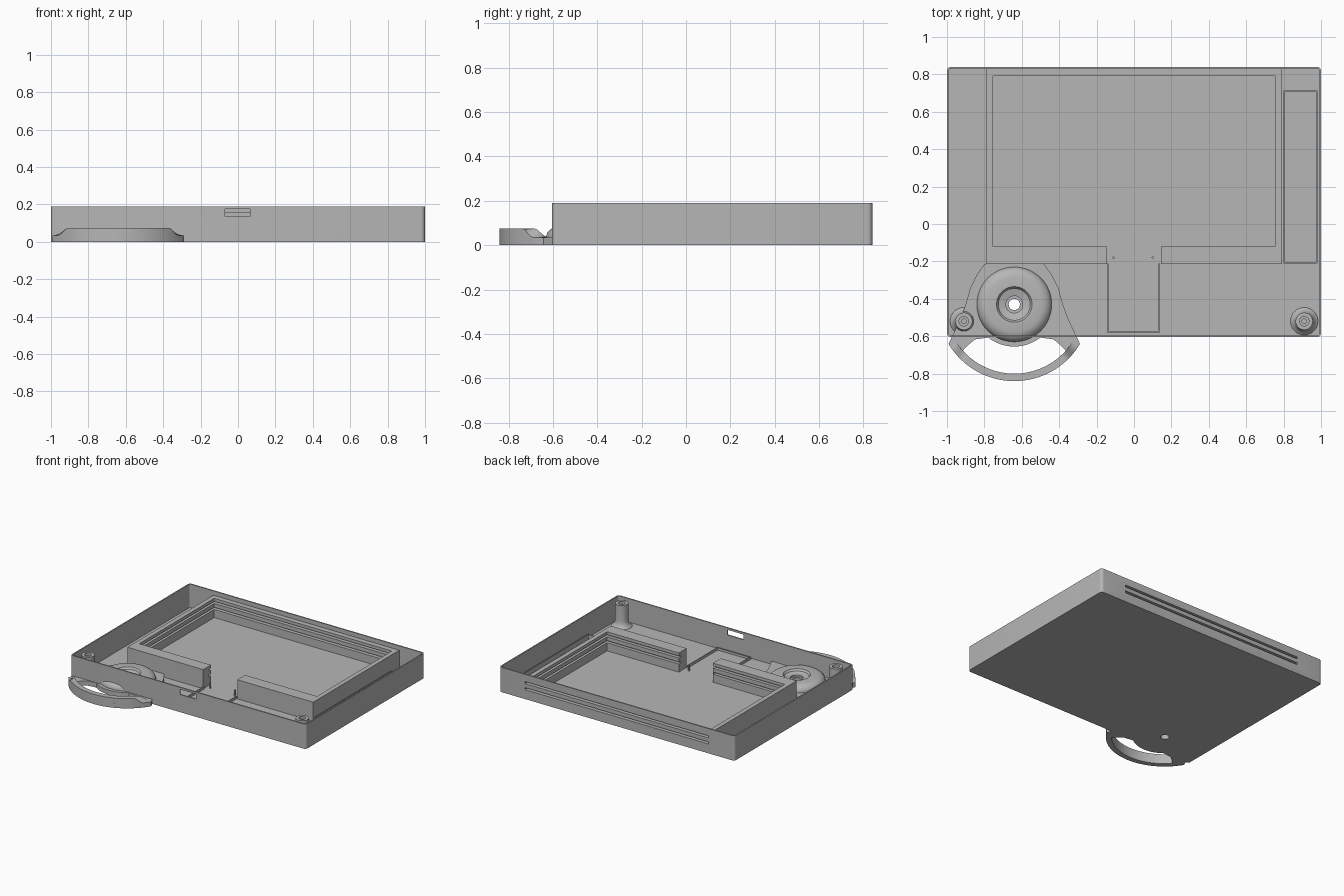
import bpy, bmesh, math
from math import cos, sin, radians

if "Cube" in bpy.data.objects:
    bpy.data.objects.remove(bpy.data.objects["Cube"])

grey = bpy.data.materials.new("plain_grey")
grey.use_nodes = True
GREY = (0.47, 0.47, 0.47, 1)
grey.diffuse_color = GREY
grey.node_tree.nodes["Principled BSDF"].inputs["Base Color"].default_value = GREY

FLOOR, WALL, TOP = 0.01, 0.01, 0.19
BACK, FRONT = 0.84, -0.605
HUB = (-0.64, -0.43)


def finish(name, bm, smooth=False):
    bmesh.ops.recalc_face_normals(bm, faces=bm.faces)
    mesh = bpy.data.meshes.new(name)
    bm.to_mesh(mesh)
    bm.free()
    mesh.materials.append(grey)
    ob = bpy.data.objects.new(name, mesh)
    bpy.context.collection.objects.link(ob)
    if smooth:
        activate(ob)
        bpy.ops.object.shade_smooth_by_angle(angle=radians(35))
    return ob


def activate(ob):
    bpy.ops.object.select_all(action='DESELECT')
    ob.select_set(True)
    bpy.context.view_layer.objects.active = ob


def prism(name, outline, z0, z1, smooth=False):
    bm = bmesh.new()
    face = bm.faces.new([bm.verts.new((x, y, z0)) for x, y in outline])
    new = bmesh.ops.extrude_face_region(bm, geom=[face])["geom"]
    bmesh.ops.translate(bm, vec=(0, 0, z1 - z0),
                        verts=[v for v in new if isinstance(v, bmesh.types.BMVert)])
    return finish(name, bm, smooth)


def box(name, x0, x1, y0, y1, z0, z1):
    return prism(name, [(x0, y0), (x1, y0), (x1, y1), (x0, y1)], z0, z1)


def arc(centre, r, a0, a1, n):
    return [(centre[0] + r * cos(radians(a0 + (a1 - a0) * i / n)),
             centre[1] + r * sin(radians(a0 + (a1 - a0) * i / n))) for i in range(n + 1)]


def rounded(x0, x1, y0, y1, r):
    corners = [(x1 - r, y1 - r), (x0 + r, y1 - r), (x0 + r, y0 + r), (x1 - r, y0 + r)]
    return [p for i, c in enumerate(corners) for p in arc(c, r, 90 * i, 90 * i + 90, 6)]


def lathe(name, centre, profile, n=48):
    # closed (radius, height) loop spun about a vertical axis
    bm = bmesh.new()
    rings = [[bm.verts.new((centre[0] + r * cos(math.tau * i / n),
                            centre[1] + r * sin(math.tau * i / n), z)) for i in range(n)]
             for r, z in profile]
    for a, b in zip(rings, rings[1:] + rings[:1]):
        for i in range(n):
            j = (i + 1) % n
            bm.faces.new((a[i], a[j], b[j], b[i]))
    return finish(name, bm, True)


def cut(ob, *cutters):
    for c in cutters:
        mod = ob.modifiers.new("cut", 'BOOLEAN')
        mod.operation, mod.solver, mod.object = 'DIFFERENCE', 'EXACT', c
        activate(ob)
        bpy.ops.object.modifier_apply(modifier=mod.name)


# Cutters
cavity = prism("cavity_cutter",
               rounded(-1 + WALL, 1 - WALL, FRONT + WALL, BACK - WALL, 0.012), FLOOR, 0.3)
port = box("port_cutter", -0.07, 0.065, -0.7, -0.55, 0.135, 0.175)
slots = [box("slot_cutter", -0.78, 0.78, -0.145, 0.9, z - 0.008, z + 0.008) for z in (0.08, 0.126)]
hub_hole = prism("hub_hole_cutter", arc(HUB, 0.03, 0, 350, 35), -0.1, 0.3)
well = box("well_cutter", -0.755, 0.755, -0.12, 0.79, FLOOR, 0.3)
gap = box("gap_cutter", -0.145, 0.145, -0.3, 0, FLOOR, 0.3)
grip = prism("grip_cutter",
             arc(HUB, 0.37, 222, 318, 32) + [(-0.39, -0.65), (-0.43, -0.617)]
             + arc(HUB, 0.225, 308, 232, 24) + [(-0.85, -0.617), (-0.89, -0.65)], -0.1, 0.3)

# Open case
case = prism("case", rounded(-1, 1, FRONT, BACK, 0.022), 0, TOP, True)
cut(case, cavity, port, *slots, hub_hole)

# Panel frame with sliding grooves
frame = box("panel_frame", -0.79, 0.79, -0.215, BACK - 0.005, 0.005, 0.157)
cut(frame, well, gap, *slots)

# Fan-shaped handle plate under the hub
side = [(-0.16, -0.215), (-0.20, -0.27), (-0.235, -0.34), (-0.26, -0.43), (-0.285, -0.5)]
left = [(HUB[0] + x, y) for x, y in side]
right = [(HUB[0] - x, y) for x, y in reversed(side)]
plate = prism("handle_plate", left + arc(HUB, 0.41, 211, 329, 48) + right, 0, 0.035)
cut(plate, grip, hub_hole)


# Raised rim of the handle, dropping at both ends
def rim_height(x):
    t = min(max((abs(x - HUB[0]) - 0.27) / 0.05, 0), 1)
    return 0.075 - 0.04 * t * t * (3 - 2 * t)


bm = bmesh.new()
sections = []
for (xi, yi), (xo, yo) in zip(arc(HUB, 0.37, 213, 327, 64), arc(HUB, 0.41, 213, 327, 64)):
    sections.append([bm.verts.new(p) for p in (
        (xi, yi, 0), (xo, yo, 0), (xo, yo, rim_height(xo)), (xi, yi, rim_height(xi)))])
for a, b in zip(sections, sections[1:]):
    for i in range(4):
        j = (i + 1) % 4
        bm.faces.new((a[i], a[j], b[j], b[i]))
bm.faces.new(sections[0])
bm.faces.new(sections[-1])
finish("handle_rim", bm, True)

# Rounded hub with a dished centre
lathe("hub", HUB, [(0.03, 0.005), (0.2, 0.005), (0.2, 0.04), (0.196, 0.055), (0.185, 0.068),
                   (0.168, 0.079), (0.148, 0.084), (0.095, 0.084), (0.085, 0.07),
                   (0.045, 0.06), (0.045, 0.045), (0.03, 0.045)], 64)

# Flared screw posts
for name, x in (("left_screw_post", 0.91), ("right_screw_post", -0.91)):
    lathe(name, (x, -0.52), [(0.012, 0.005), (0.075, 0.005), (0.073, 0.012), (0.06, 0.022),
                             (0.05, 0.04), (0.046, 0.06), (0.046, 0.185), (0.025, 0.185),
                             (0.025, 0.165), (0.012, 0.165)], 32)


# Low ridges
def ridge(name, x0, x1, y0, y1, height, t=0.008, open_back=False):
    ob = box(name, x0, x1, y0, y1, 0.005, height)
    inner = box("ridge_cutter", x0 + t, x1 - t, y0 + t, y1 + (t if open_back else -t), FLOOR, 0.3)
    cut(ob, inner)
    bpy.data.objects.remove(inner)


ridge("side_tray", 0.80, 0.98, -0.21, 0.715, 0.045)
ridge("centre_tray", -0.145, 0.14, -0.58, -0.21, 0.028, open_back=True)

# Locating pins
for name, x in (("right_pin", -0.11), ("left_pin", 0.1)):
    prism(name, arc((x, -0.18), 0.006, 0, 330, 11), 0.005, 0.055, True)

for c in (cavity, port, hub_hole, well, gap, grip, *slots):
    bpy.data.objects.remove(c)
